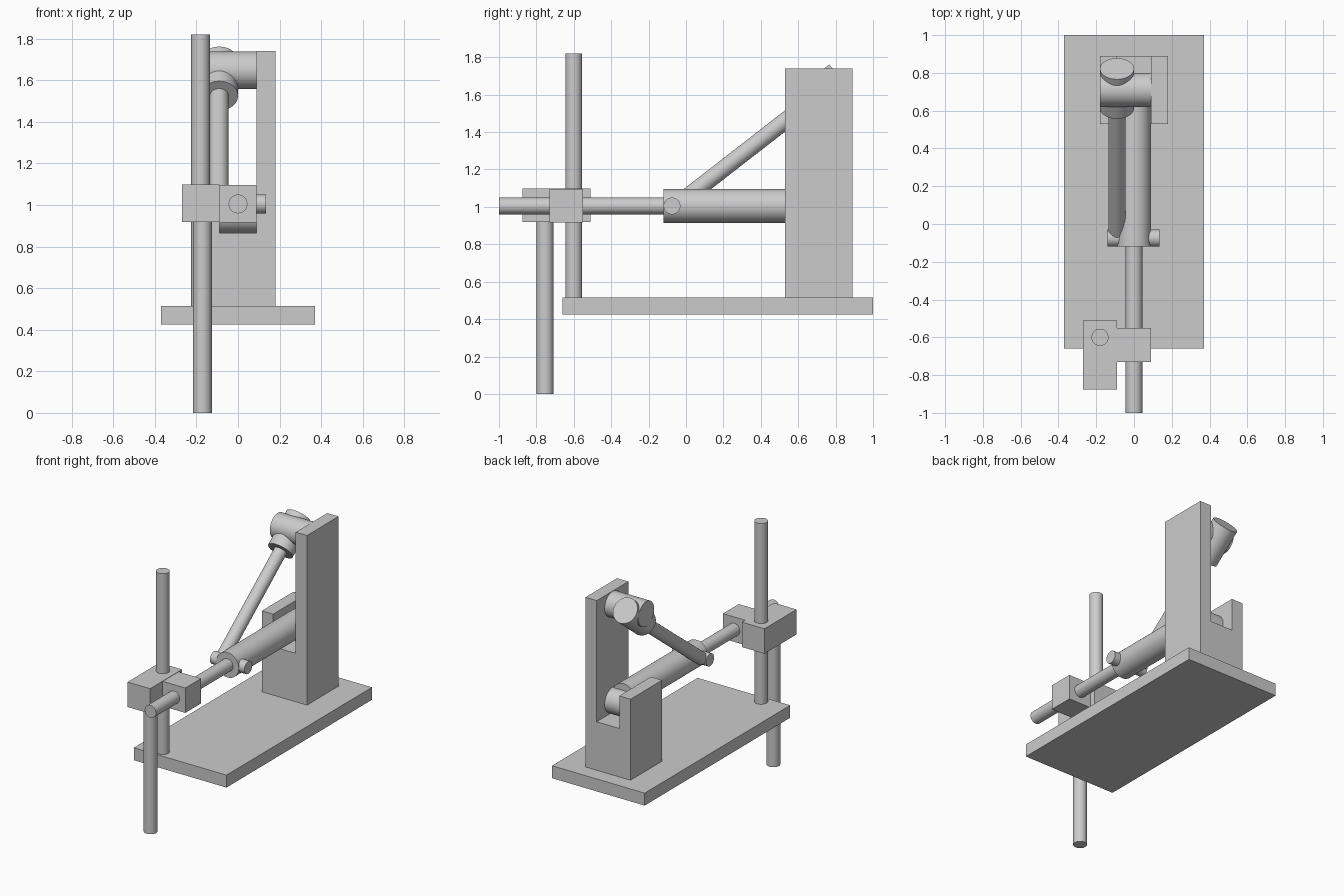
import bpy
import math
from mathutils import Vector

if "Cube" in bpy.data.objects:
    bpy.data.objects.remove(bpy.data.objects["Cube"])


def smooth(obj):
    bpy.ops.object.select_all(action='DESELECT')
    obj.select_set(True)
    bpy.context.view_layer.objects.active = obj
    bpy.ops.object.shade_smooth_by_angle(angle=math.radians(35))


def box(name, lo, hi):
    lo, hi = Vector(lo), Vector(hi)
    bpy.ops.mesh.primitive_cube_add(size=1, location=(lo + hi) / 2)
    obj = bpy.context.object
    obj.name = name
    obj.scale = hi - lo
    bpy.ops.object.transform_apply(location=False, rotation=False, scale=True)
    return obj


def rod(name, a, b, r):
    a, b = Vector(a), Vector(b)
    bpy.ops.mesh.primitive_cylinder_add(vertices=64, radius=r, depth=(b - a).length,
                                        location=(a + b) / 2)
    obj = bpy.context.object
    obj.name = name
    obj.rotation_euler = (b - a).to_track_quat('Z', 'Y').to_euler()
    smooth(obj)
    return obj


def extrude_profile(name, pts, y0, y1):
    n = len(pts)
    verts = [(x, y, z) for y in (y0, y1) for x, z in pts]
    faces = [list(range(n)), list(range(2 * n - 1, n - 1, -1))]
    faces += [[(i + 1) % n, i, n + i, n + (i + 1) % n] for i in range(n)]
    mesh = bpy.data.meshes.new(name)
    mesh.from_pydata(verts, [], faces)
    obj = bpy.data.objects.new(name, mesh)
    bpy.context.collection.objects.link(obj)
    return obj


THIN, THICK = 0.045, 0.09

# Base and notched rear column with one tall cheek
box("base_plate", (-0.37, -0.66, 0.425), (0.37, 1.0, 0.515))
extrude_profile("rear_column", [(-0.18, 0.515), (0.18, 0.515), (0.18, 1.74), (0.09, 1.74),
                                (0.09, 0.865), (-0.09, 0.865), (-0.09, 1.10), (-0.18, 1.10)],
                0.53, 0.89)

# Horizontal arm: pivot drum, sleeve, sliding rod and cross pin
rod("lower_pivot", (-0.09, 0.71, 0.955), (0.09, 0.71, 0.955), THICK)
rod("arm_sleeve", (0, -0.12, 1.005), (0, 0.71, 1.005), THICK)
rod("arm_rod", (0, -1.0, 1.005), (0, -0.11, 1.005), THIN)
rod("cross_pin", (-0.14, -0.075, 1.005), (0.135, -0.075, 1.005), THIN)

# Diagonal brace with its upper pivot and collar
rod("upper_pivot", (-0.18, 0.71, 1.648), (0.09, 0.71, 1.648), THICK)
rod("brace_collar", (-0.09, 0.613, 1.525), (-0.09, 0.822, 1.691), THICK)
rod("brace_rod", (-0.09, -0.045, 1.013), (-0.09, 0.72, 1.607), THIN)

# Front clamp blocks with guide post and hanging rod
box("guide_block", (-0.27, -0.875, 0.918), (-0.09, -0.51, 1.098))
box("arm_clamp", (-0.09, -0.73, 0.916), (0.09, -0.55, 1.096))
rod("guide_post", (-0.18, -0.6, 0.51), (-0.18, -0.6, 1.82), THIN)
rod("hanging_rod", (-0.171, -0.753, 0), (-0.171, -0.753, 1.0), THIN)
